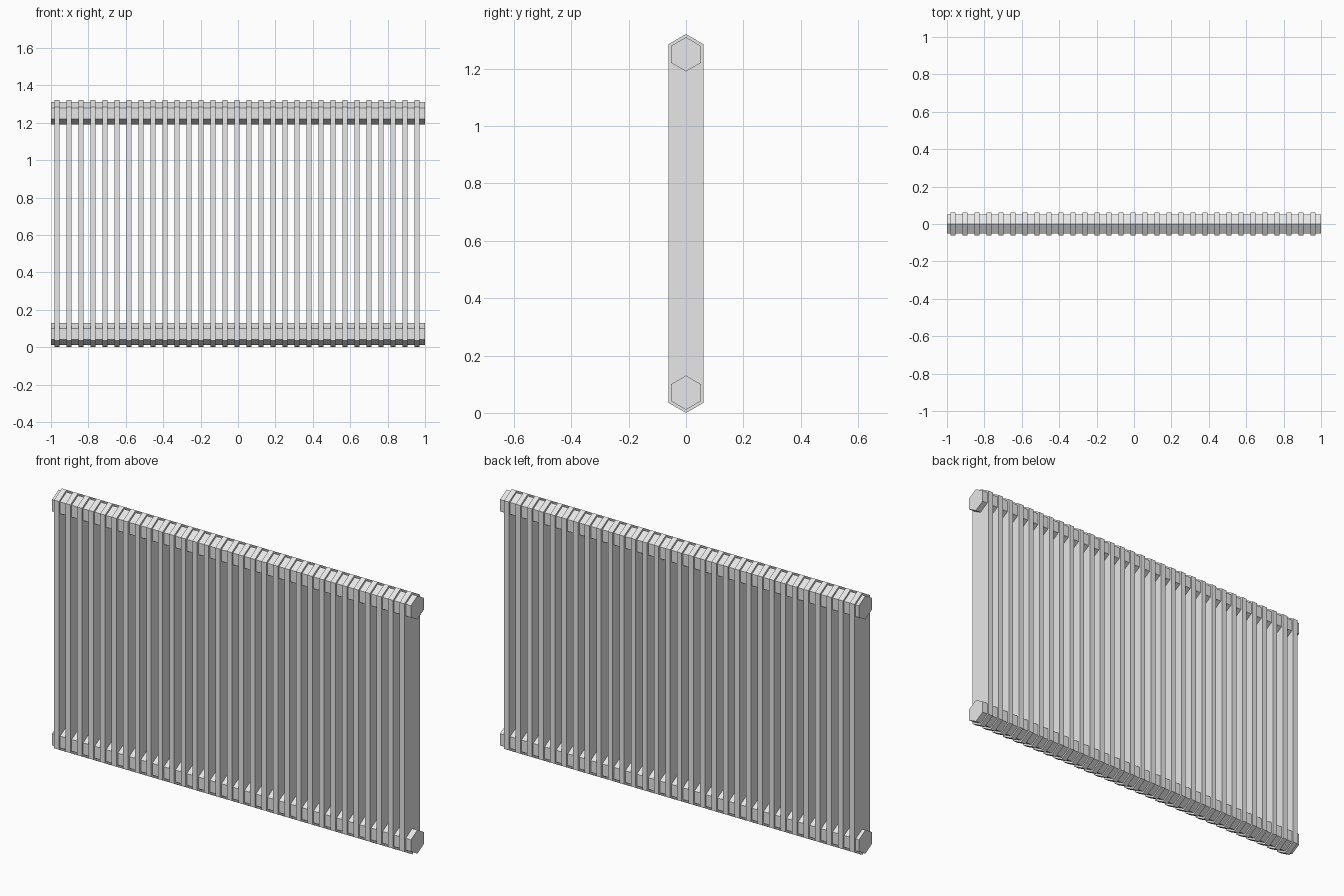
import bpy, bmesh, math

if "Cube" in bpy.data.objects:
    bpy.data.objects.remove(bpy.data.objects["Cube"])

LOW, HIGH = 0.0705, 1.25      # pipe centre heights
FIN_R, PIPE_R = 0.0705, 0.0595

grey = bpy.data.materials.new("light grey paint")
grey.diffuse_color = (0.8, 0.8, 0.8, 1)
grey.use_nodes = True
grey.node_tree.nodes["Principled BSDF"].inputs["Base Color"].default_value = grey.diffuse_color


def capsule(r, z0, z1):
    """Six-sided outline in (y, z), stretched between two heights."""
    pts = []
    for i in range(6):
        a = math.radians(30 + 60 * i)
        s = math.sin(a)
        pts.append((r * math.cos(a), (z1 if s > 0 else z0) + r * s))
    return pts


def extrude_x(name, outline, x0, x1):
    bm = bmesh.new()
    f = bm.faces.new([bm.verts.new((x0, y, z)) for y, z in outline])
    res = bmesh.ops.extrude_face_region(bm, geom=[f])
    verts = [v for v in res["geom"] if isinstance(v, bmesh.types.BMVert)]
    bmesh.ops.translate(bm, verts=verts, vec=(x1 - x0, 0, 0))
    bmesh.ops.recalc_face_normals(bm, faces=bm.faces)
    me = bpy.data.meshes.new(name)
    bm.to_mesh(me)
    bm.free()
    me.materials.append(grey)
    ob = bpy.data.objects.new(name, me)
    bpy.context.collection.objects.link(ob)
    return ob


# Hexagonal header pipes
extrude_x("lower_pipe", capsule(PIPE_R, LOW, LOW), -1, 1)
extrude_x("upper_pipe", capsule(PIPE_R, HIGH, HIGH), -1, 1)

# Row of upright radiator fins
fins = extrude_x("fins", capsule(FIN_R, LOW, HIGH), -0.982, -0.955)
arr = fins.modifiers.new("row", "ARRAY")
arr.count = 31
arr.use_relative_offset = False
arr.use_constant_offset = True
arr.constant_offset_displace = (0.0642, 0, 0)
